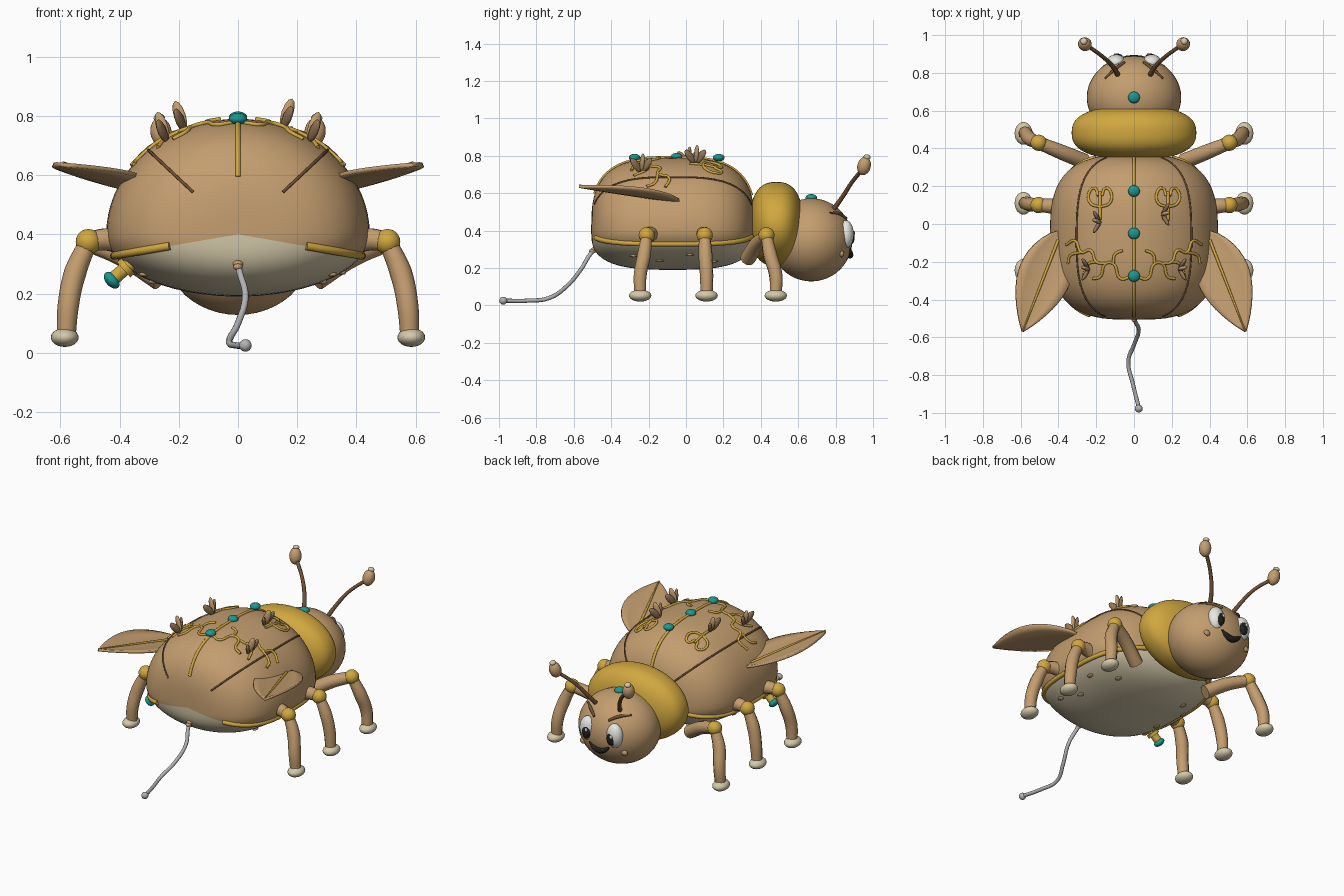
import bpy, bmesh, math
from mathutils import Vector, Matrix

if "Cube" in bpy.data.objects:
    bpy.data.objects.remove(bpy.data.objects["Cube"], do_unlink=True)


def material(name, *rgb):
    m = bpy.data.materials.new(name)
    m.use_nodes = True
    m.diffuse_color = (*rgb, 1)
    m.node_tree.nodes["Principled BSDF"].inputs["Base Color"].default_value = (*rgb, 1)
    return m


TAN = material("tan", .55, .34, .16)
GOLD = material("gold", .64, .39, .05)
CREAM = material("cream", .66, .58, .40)
TEAL = material("teal", .01, .32, .28)
BROWN = material("brown", .16, .08, .035)
WHITE = material("white", .85, .85, .82)
GREY = material("silver grey", .45, .45, .45)
DARK = material("near black", .015, .015, .012)
BARK = material("leaf brown", .30, .18, .09)


def add(name, mesh, *mats):
    ob = bpy.data.objects.new(name, mesh)
    bpy.context.collection.objects.link(ob)
    mesh.materials.clear()
    for m in mats:
        mesh.materials.append(m)
    for p in mesh.polygons:
        p.use_smooth = True
    return ob


def from_bm(name, bm, *mats):
    bmesh.ops.recalc_face_normals(bm, faces=bm.faces)
    me = bpy.data.meshes.new(name)
    bm.to_mesh(me)
    bm.free()
    return add(name, me, *mats)


def ball(name, centre, radii, mat, axis=None, seg=24):
    """Ellipsoid whose local z points along axis."""
    bm = bmesh.new()
    bmesh.ops.create_uvsphere(bm, u_segments=seg, v_segments=seg // 2, radius=1)
    rot = Vector(axis).to_track_quat('Z', 'Y').to_matrix().to_4x4() if axis else Matrix()
    bm.transform(Matrix.Translation(centre) @ rot @ Matrix.Diagonal((*radii, 1)))
    return from_bm(name, bm, mat)


def tube(name, pts, r, mat, radii=None):
    """Round smooth tube through points, with optional taper."""
    cu = bpy.data.curves.new(name, 'CURVE')
    cu.dimensions = '3D'
    cu.bevel_depth, cu.bevel_resolution, cu.resolution_u = r, 3, 6
    cu.use_fill_caps = True
    sp = cu.splines.new('BEZIER')
    sp.bezier_points.add(len(pts) - 1)
    for i, (bp, p) in enumerate(zip(sp.bezier_points, pts)):
        bp.co = p
        bp.handle_left_type = bp.handle_right_type = 'AUTO'
        bp.radius = radii[i] if radii else 1
    tmp = bpy.data.objects.new(name + "_curve", cu)
    bpy.context.collection.objects.link(tmp)
    bpy.context.view_layer.update()
    me = bpy.data.meshes.new_from_object(tmp.evaluated_get(bpy.context.evaluated_depsgraph_get()))
    bpy.data.objects.remove(tmp, do_unlink=True)
    return add(name, me, mat)


def puff(name, centre, rx, ry, up, down, n, *mats):
    """Rounded barrel along y with elliptical cross-sections."""
    bm = bmesh.new()
    bmesh.ops.create_uvsphere(bm, u_segments=72, v_segments=40, radius=1)
    for v in bm.verts:
        x, y, z = v.co
        s = math.hypot(x, y)
        k = s ** (2 / n) / s if s > 1e-5 else 0
        yy = math.copysign(abs(z) ** (2 / n), -z)
        v.co = Vector((x * k * rx, yy * ry, y * k * (up if y > 0 else down))) + Vector(centre)
    return from_bm(name, bm, *mats)


# Body shell with a pale belly below a constant section angle
CY, LY, CZ, RX, UP, DOWN = -.07, .437, .40, .445, .39, .21
body = puff("body", (0, CY, CZ), RX, LY, UP, DOWN, 3, TAN, CREAM)
for p in body.data.polygons:
    dx, dz = p.center.x / RX, (p.center.z - CZ) / DOWN
    if math.atan2(dz, abs(dx)) < math.radians(-20):
        p.material_index = 1


def swell(y):
    return max(0, 1 - abs((y - CY) / LY) ** 3) ** (1 / 3)


def shell(deg, y, side=1):
    a, s = math.radians(deg), swell(y)
    return Vector((side * RX * s * math.cos(a), y, CZ + (UP if deg > 0 else DOWN) * s * math.sin(a)))


def on_back(x, y, lift=.003):
    s = swell(y)
    return Vector((x, y, CZ + UP * math.sqrt(max(0, s * s - (x / RX) ** 2)) + lift))


def seam(name, deg, back, r, mat, side=1):
    end = CY - LY * (1 - back ** 3) ** (1 / 3)
    ys = [end + (.35 - end) * .5 * (1 - math.cos(math.pi * i / 16)) for i in range(17)]
    tube(name, [shell(deg, y, side) for y in ys], r, mat)


seam("centre_ridge", 90, .5, .009, GOLD)
for s in (1, -1):
    seam("wing_case_seam", 47, .5, .005, BROWN, s)
    seam("side_band", -20, .55, .014, GOLD, s)
    for deg, y in ((-50, -.14), (-42, -.28), (-38, .02), (-55, .15)):
        ball("belly_spot", shell(deg, y, s), (.016, .022, .008), TAN)

# Collar and head
puff("collar", (0, .483, .435), .33, .142, .225, .225, 2.5, GOLD)
HEAD, HR = Vector((0, .67, .35)), Vector((.25, .22, .222))
ball("head", HEAD, HR, TAN, seg=48)


def on_head(x, z, lift=0):
    q = 1 - (x / HR.x) ** 2 - ((z - HEAD.z) / HR.z) ** 2
    return Vector((x, HEAD.y + HR.y * math.sqrt(max(0, q)) + lift, z))


# Teal studs along the spine and on the head
for y, z in ((.175, .79), (-.05, .795), (-.275, .79), (.67, .575)):
    ball("teal_stud", (0, y, z), (.031, .031, .02), TEAL)

# Face and antennae
for s in (1, -1):
    ball("eye", (s * .095, .855, .38), (.052, .042, .075), WHITE)
    ball("pupil", (s * .088, .883, .368), (.029, .019, .043), DARK)
    ball("eye_glint", (s * .088 - .01, .899, .387), (.009, .005, .011), WHITE)
    tube("eyebrow", [on_head(s * x, z, .004) for x, z in ((.05, .465), (.1, .49), (.155, .495))],
         .01, BROWN, (.7, 1, .5))
    ball("cheek", on_head(s * .145, .275), (.022, .012, .018), TAN)
    bm = bmesh.new()
    bmesh.ops.create_cone(bm, cap_ends=True, segments=10, radius1=.009, radius2=0, depth=.028)
    bm.transform(Matrix.Translation(on_head(s * .03, .272, .008)) @ Matrix.Rotation(math.pi, 4, 'X'))
    from_bm("fang", bm, WHITE)
    tube("antenna", [(s * .075, .77, .49), (s * .11, .83, .57), (s * .165, .885, .655), (s * .255, .95, .735)],
         .012, BROWN, (1.2, 1, .9, .9))
    ball("antenna_tip", (s * .26, .952, .745), (.036, .036, .05), TAN, (s * .15, .25, 1))
    ball("antenna_bead", (s * .266, .968, .793), (.019, .019, .014), CREAM, (s * .15, .25, 1))
tube("mouth", [on_head(x, z) for x, z in ((-.07, .305), (-.035, .28), (0, .27), (.035, .28), (.07, .305))],
     .02, DARK, (.25, .8, 1, .8, .25))

# Legs: hip, knee and foot positions along y
for hip, knee_y, foot_y in (((.26, .33, .25), .43, .48), ((.37, .09, .36), .1, .11), ((.36, -.17, .36), -.21, -.245)):
    for s in (1, -1):
        knee = Vector((s * .505, knee_y, .375))
        start = Vector((s * hip[0], hip[1], hip[2]))
        tube("upper_leg", [start, start.lerp(knee, .5) + Vector((0, 0, .015)), knee], .038, TAN, (1.1, 1.05, .9))
        ball("knee", knee, (.043, .043, .043), GOLD)
        tube("lower_leg", [knee, (s * .55, knee_y * .6 + foot_y * .4, .27),
                           (s * .573, foot_y, .16), (s * .58, foot_y, .06)], .036, TAN, (.85, 1.05, 1, .9))
        ball("foot", (s * .585, foot_y, .052), (.047, .06, .032), CREAM)

# Side plug with a teal cap
plug_dir = Vector((-.75, 0, -.66)).normalized()
plug = Vector((-.33, -.28, .33))
tube("side_plug", [plug, plug + plug_dir * .12], .024, GOLD)
tube("plug_flange", [plug + plug_dir * .055, plug + plug_dir * .075], .036, GOLD)
ball("plug_cap", plug + plug_dir * .128, (.033, .033, .021), TEAL, plug_dir)

# Tail
tube("tail", [(0, -.47, .31), (.005, -.51, .275), (.025, -.56, .195), (0, -.64, .1),
              (-.03, -.73, .04), (-.005, -.85, .025), (.025, -.97, .025)], .011, GREY)
ball("tail_ball", (.025, -.977, .025), (.021, .021, .021), GREY)
for i in range(3):
    ball("tail_root", (0, -.475 - i * .012, .312 - i * .011), (.02 - i * .002, .02, .012), TAN)


def leaf(name, base, tip, side, width, cup, thick, mat):
    """Pointed cupped blade between two points."""
    bm = bmesh.new()
    base, tip, side = Vector(base), Vector(tip), Vector(side).normalized()
    up = side.cross(tip - base).normalized()
    up *= 1 if up.z > 0 else -1
    rows = []
    for i in range(15):
        t = i / 14
        w = width * max(.01, math.sin(math.pi * t ** .85)) ** .85
        rows.append([bm.verts.new(base.lerp(tip, t) + side * w * v / 3 + up * cup * (v / 3) ** 2 * w / width)
                     for v in range(-3, 4)])
    for a, b in zip(rows, rows[1:]):
        for j in range(6):
            bm.faces.new((a[j], a[j + 1], b[j + 1], b[j]))
    ob = from_bm(name, bm, mat)
    mod = ob.modifiers.new("thickness", 'SOLIDIFY')
    mod.thickness, mod.offset = thick, 0


# Leaf wings, back sprouts and gold vines
VINES = (((.02, -.28), (.07, -.29), (.11, -.21), (.15, -.21), (.18, -.28), (.22, -.29)),
         ((.15, -.21), (.2, -.2), (.23, -.14), (.28, -.15), (.31, -.09), (.36, -.11)),
         ((.2, -.2), (.24, -.21), (.27, -.28)), ((.28, -.15), (.34, -.17), (.35, -.21)),
         ((.11, -.21), (.1, -.16), (.06, -.14)),
         ((.18, .02), (.18, .1), (.18, .17)),
         ((.18, .09), (.13, .11), (.12, .16), (.15, .19), (.17, .15)),
         ((.18, .09), (.23, .11), (.24, .16), (.21, .19), (.19, .15)))
for s in (1, -1):
    base, tip = Vector((s * .38, -.03, .555)), Vector((s * .59, -.57, .635))
    leaf("leaf_wing", base, tip, (s * .94, .35, .08), .14, .02, .014, TAN)
    tube("wing_vein", [base.lerp(tip, t) + Vector((0, 0, .008)) for t in (.1, .5, 1)], .007, GOLD, (1.2, 1, .5))
    for path in VINES:
        tube("gold_vine", [on_back(s * x, y) for x, y in path], .0075, GOLD)
for x, y in ((-.18, .01), (.15, .05), (-.24, -.24), (.24, -.24)):
    root = on_back(x, y, -.005)
    lean = .03 if x > 0 else -.03
    for dy, h, m in ((-.05, .065, BARK), (.05, .065, BARK), (.01, .09, TAN)):
        d = Vector((lean, dy, h))
        ball("sprout_leaf", root + d * .55, (.012, .021, d.length * .55), m, d, 12)
